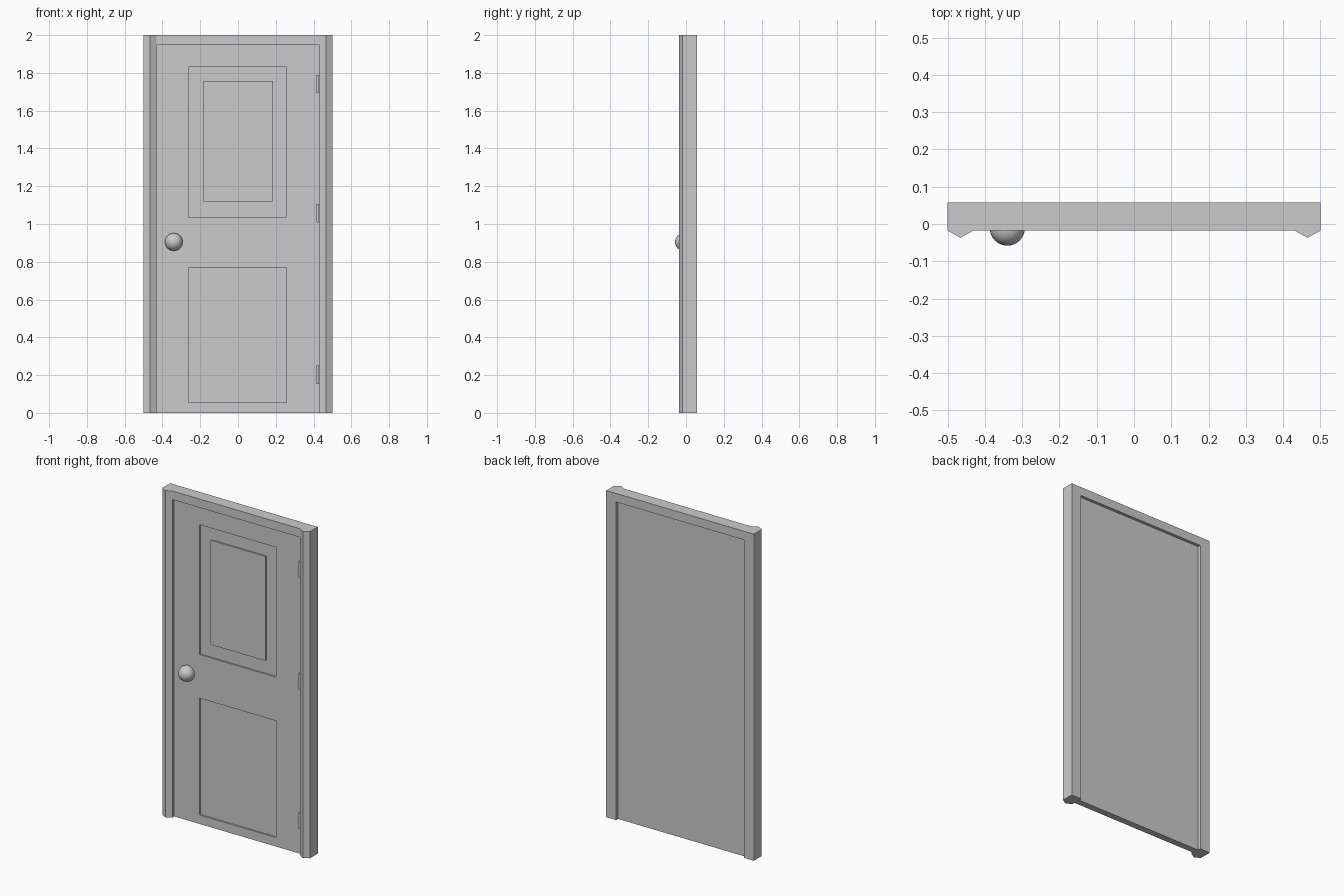
import bpy, bmesh

if "Cube" in bpy.data.objects:
    bpy.data.objects.remove(bpy.data.objects["Cube"])


def prism(name, profile, z0, z1):
    """Extrude an (x, y) outline from z0 up to z1."""
    bm = bmesh.new()
    face = bm.faces.new([bm.verts.new((x, y, z0)) for x, y in profile])
    top = bmesh.ops.extrude_face_region(bm, geom=[face])
    verts = [v for v in top["geom"] if isinstance(v, bmesh.types.BMVert)]
    bmesh.ops.translate(bm, verts=verts, vec=(0, 0, z1 - z0))
    bmesh.ops.recalc_face_normals(bm, faces=bm.faces)
    mesh = bpy.data.meshes.new(name)
    bm.to_mesh(mesh)
    bm.free()
    ob = bpy.data.objects.new(name, mesh)
    bpy.context.collection.objects.link(ob)
    return ob


def box(name, x0, x1, y0, y1, z0, z1):
    return prism(name, [(x0, y0), (x1, y0), (x1, y1), (x0, y1)], z0, z1)


BACK, FRONT, PEAK = 0.058, -0.018, -0.037
DOOR_FRONT, DOOR_BACK = 0.0, 0.04
JAMB, HEAD = 0.432, 1.947

# Frame: ridged jambs and a plain header
for side, s in (("left", -1), ("right", 1)):
    prism("jamb_" + side,
          [(s * 0.5, BACK), (s * 0.5, FRONT), (s * 0.466, PEAK),
           (s * JAMB, FRONT), (s * JAMB, BACK)], 0, 2)
box("header", -JAMB, JAMB, FRONT, BACK, HEAD, 2)

# Door leaf with two recessed panels
door = box("door_leaf", -JAMB, JAMB, DOOR_FRONT, DOOR_BACK, 0, HEAD)
for name, z0, z1, depth in (("upper", 1.037, 1.832, 0.01),
                            ("lower", 0.055, 0.77, 0.009)):
    cutter = box(name + "_recess_cutter", -0.262, 0.256,
                 DOOR_FRONT - 0.05, DOOR_FRONT + depth, z0, z1)
    cutter.hide_render = True
    cutter.hide_set(True)
    cutter.display_type = 'WIRE'
    mod = door.modifiers.new(name + "_recess", 'BOOLEAN')
    mod.operation = 'DIFFERENCE'
    mod.object = cutter

# Raised field inside the upper panel
box("raised_panel", -0.185, 0.185, DOOR_FRONT, DOOR_FRONT + 0.015, 1.118, 1.757)

# Hinges
for i, z in enumerate((0.202, 1.057, 1.742)):
    box(f"hinge_{i + 1}", 0.416, 0.43, DOOR_FRONT - 0.008,
        DOOR_FRONT + 0.01, z - 0.048, z + 0.048)

# Door knob
bpy.ops.mesh.primitive_uv_sphere_add(segments=32, ring_count=16, radius=0.047,
                                     location=(-0.34, -0.011, 0.905))
bpy.context.object.name = "door_knob"
bpy.ops.object.shade_smooth()
